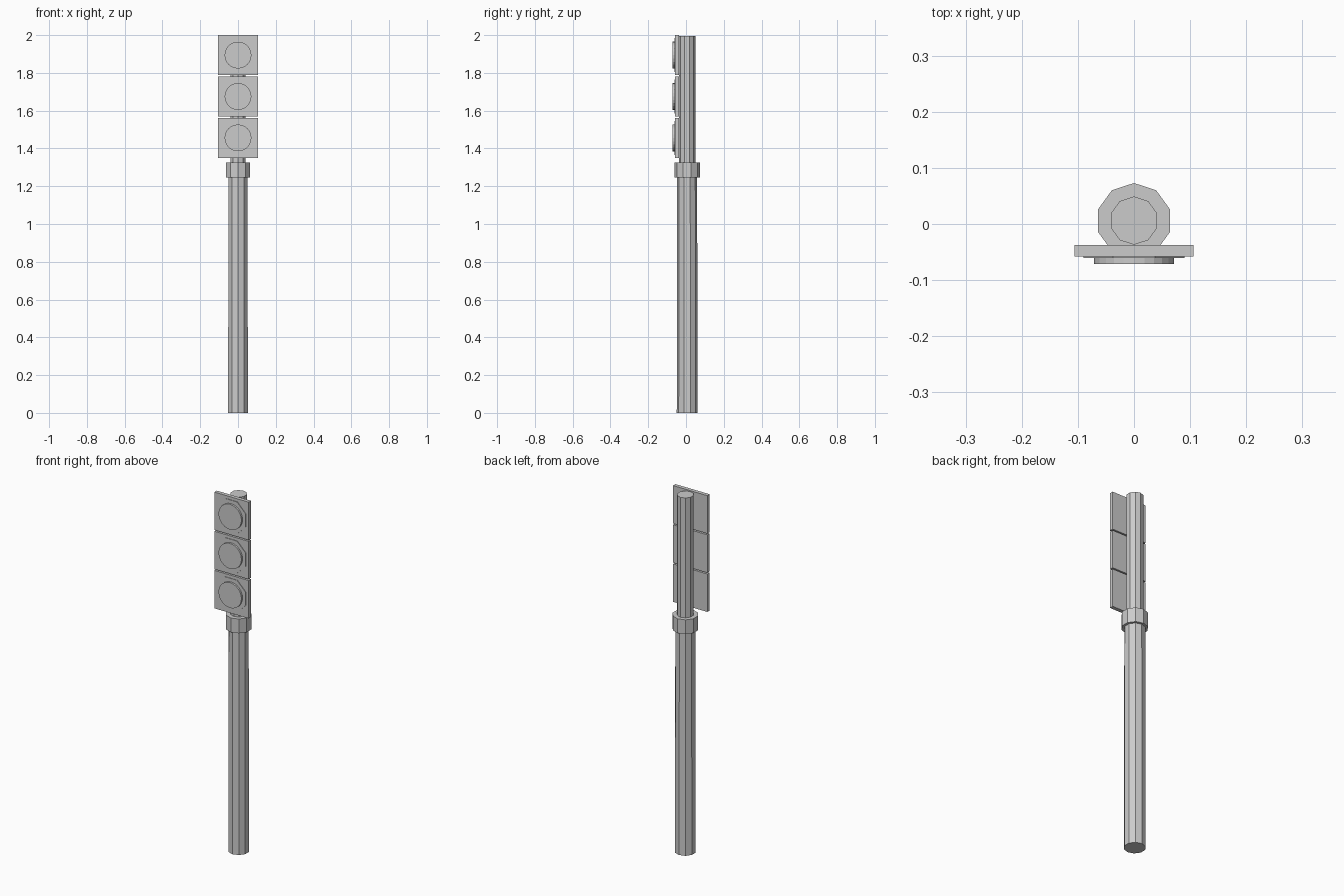
import bpy
import bmesh
from math import cos, sin, pi, radians
from mathutils import Matrix

cube = bpy.data.objects.get("Cube")
if cube:
    bpy.data.objects.remove(cube, do_unlink=True)

grey = bpy.data.materials.new("light_grey")
grey.use_nodes = True
colour = (0.6, 0.6, 0.6, 1)
grey.diffuse_color = colour
grey.node_tree.nodes["Principled BSDF"].inputs["Base Color"].default_value = colour


def add_object(name, bm):
    mesh = bpy.data.meshes.new(name)
    bmesh.ops.recalc_face_normals(bm, faces=bm.faces)
    bm.to_mesh(mesh)
    bm.free()
    mesh.materials.append(grey)
    obj = bpy.data.objects.new(name, mesh)
    bpy.context.collection.objects.link(obj)
    return obj


def prism(name, sides, r0, r1, start, end, turn, matrix):
    """Capped prism along local z, from start to end, with its first corner at turn."""
    bm = bmesh.new()
    rings = []
    for r, z in ((r0, start), (r1, end)):
        angles = [turn + 2 * pi * i / sides for i in range(sides)]
        rings.append([bm.verts.new((r * cos(a), r * sin(a), z)) for a in angles])
    low, high = rings
    bm.faces.new(low[::-1])
    bm.faces.new(high)
    for i in range(sides):
        j = (i + 1) % sides
        bm.faces.new((low[i], low[j], high[j], high[i]))
    bm.transform(matrix)
    return add_object(name, bm)


def box(name, size, centre):
    bm = bmesh.new()
    bmesh.ops.create_cube(bm, size=1)
    bm.transform(Matrix.Translation(centre) @ Matrix.Diagonal((*size, 1)))
    return add_object(name, bm)


# Ten-sided post: lower shaft, collar and thinner upper shaft
post = Matrix.Translation((0, 0.006, 0))
prism("lower_post", 10, 0.055, 0.053, 0, 1.25, pi / 2, post)
prism("collar", 10, 0.067, 0.067, 1.245, 1.325, pi / 2, post)
prism("upper_post", 10, 0.043, 0.043, 1.32, 1.995, pi / 2, post)

# Three signal panels, each with a shallow octagonal rim and a round lens
for i, level in enumerate(("lower", "middle", "upper")):
    z = 1.456 + i * 0.219
    box(level + "_panel", (0.212, 0.021, 0.212), (0, -0.0475, z))
    forward = Matrix.Translation((0, 0, z)) @ Matrix.Rotation(radians(90), 4, "X")
    prism(level + "_rim", 8, 0.097, 0.097, 0.057, 0.061, pi / 8, forward)
    prism(level + "_lens", 24, 0.071, 0.071, 0.060, 0.071, 0, forward)
